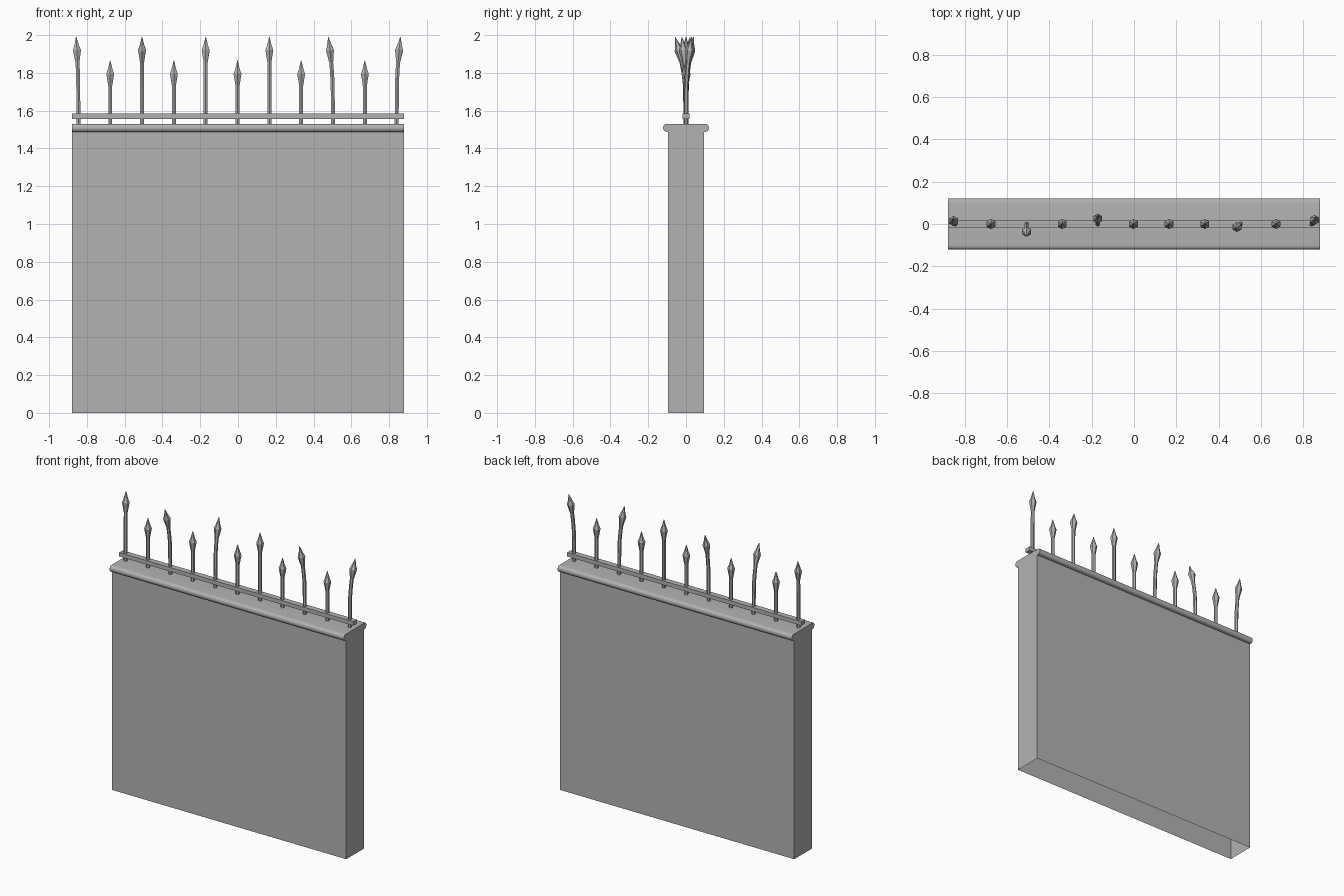
import bpy, bmesh, math
from mathutils import Vector

if "Cube" in bpy.data.objects:
    bpy.data.objects.remove(bpy.data.objects["Cube"], do_unlink=True)

grey = bpy.data.materials.new("stone_grey")
grey.use_nodes = True
COLOUR = (0.45, 0.45, 0.45, 1)
grey.diffuse_color = COLOUR
grey.node_tree.nodes["Principled BSDF"].inputs["Base Color"].default_value = COLOUR

HALF = 0.88  # half length of the wall


def finish(bm, name, smooth=False):
    bmesh.ops.recalc_face_normals(bm, faces=bm.faces)
    mesh = bpy.data.meshes.new(name)
    bm.to_mesh(mesh)
    bm.free()
    mesh.materials.append(grey)
    ob = bpy.data.objects.new(name, mesh)
    bpy.context.collection.objects.link(ob)
    if smooth:
        bpy.ops.object.select_all(action='DESELECT')
        ob.select_set(True)
        bpy.context.view_layer.objects.active = ob
        bpy.ops.object.shade_smooth_by_angle(angle=math.radians(40))
    return ob


def extrude_profile(points, name, smooth=False, hollow=False):
    """Extrude a (y, z) outline along the wall; hollow drops the faces at the ground."""
    bm = bmesh.new()
    face = bm.faces.new([bm.verts.new((-HALF, y, z)) for y, z in points])
    out = bmesh.ops.extrude_face_region(bm, geom=[face], use_keep_orig=True)
    moved = [v for v in out["geom"] if isinstance(v, bmesh.types.BMVert)]
    bmesh.ops.translate(bm, verts=moved, vec=(2 * HALF, 0, 0))
    finish_faces = [f for f in bm.faces if all(v.co.z < 0.001 for v in f.verts)]
    if hollow:
        bmesh.ops.delete(bm, geom=finish_faces, context='FACES_ONLY')
    return finish(bm, name, smooth)


def box(y, low, high):
    return [(-y, low), (y, low), (y, high), (-y, high)]


# Wall, open underneath
extrude_profile(box(0.095, 0, 1.495), "wall", hollow=True)

# Coping with rounded long edges
arc = [math.radians(a) for a in range(-90, 91, 18)]
right = [(0.099 + 0.022 * math.cos(a) ** 0.7 if abs(math.cos(a)) > 1e-6 else 0.099,
          1.509 + 0.021 * math.sin(a)) for a in arc]
extrude_profile(right + [(-y, z) for y, z in reversed(right)], "coping", smooth=True)

# Horizontal rail
extrude_profile(box(0.019, 1.557, 1.584), "rail")


def spike(name, x, top, lean):
    """Six-sided bar with a spear head, curving towards lean at the tip."""
    bm = bmesh.new()
    # distance below the tip and radius of each ring
    rings = [(top - 1.52, 0.012)]
    rings += [(0.135 + d, 0.012) for d in (0.12, 0.08, 0.04, 0)]
    rings += [(0.07, 0.024), (0.045, 0.014), (0, 0.0015)]

    def centre(z):
        t = max(0, (z - 1.64) / (top - 1.64))
        return Vector((x + lean[0] * t ** 2, lean[1] * t ** 2, z))

    loops = []
    for drop, radius in rings:
        z = top - drop
        axis = (centre(z + 0.01) - centre(z - 0.01)).normalized()
        turn = Vector((0, 0, 1)).rotation_difference(axis)
        loop = []
        for i in range(6):
            a = math.radians(30 + 60 * i)
            offset = turn @ Vector((radius * math.cos(a), radius * math.sin(a), 0))
            loop.append(bm.verts.new(centre(z) + offset))
        loops.append(loop)
    for low, high in zip(loops, loops[1:]):
        for i in range(6):
            j = (i + 1) % 6
            bm.faces.new((low[i], low[j], high[j], high[i]))
    bm.faces.new(loops[0])
    bm.faces.new(loops[-1])
    finish(bm, name)


# Alternating tall and short spikes, some of them bent
bends = {0: (-0.012, 0.022), 2: (0.0, -0.058), 4: (0.0, 0.04),
         8: (-0.025, -0.022), 10: (0.02, 0.03)}
for i in range(11):
    tall = i % 2 == 0
    spike(f"spike_{i + 1}", -0.845 + 0.1685 * i, 1.99 if tall else 1.865, bends.get(i, (0, 0)))
